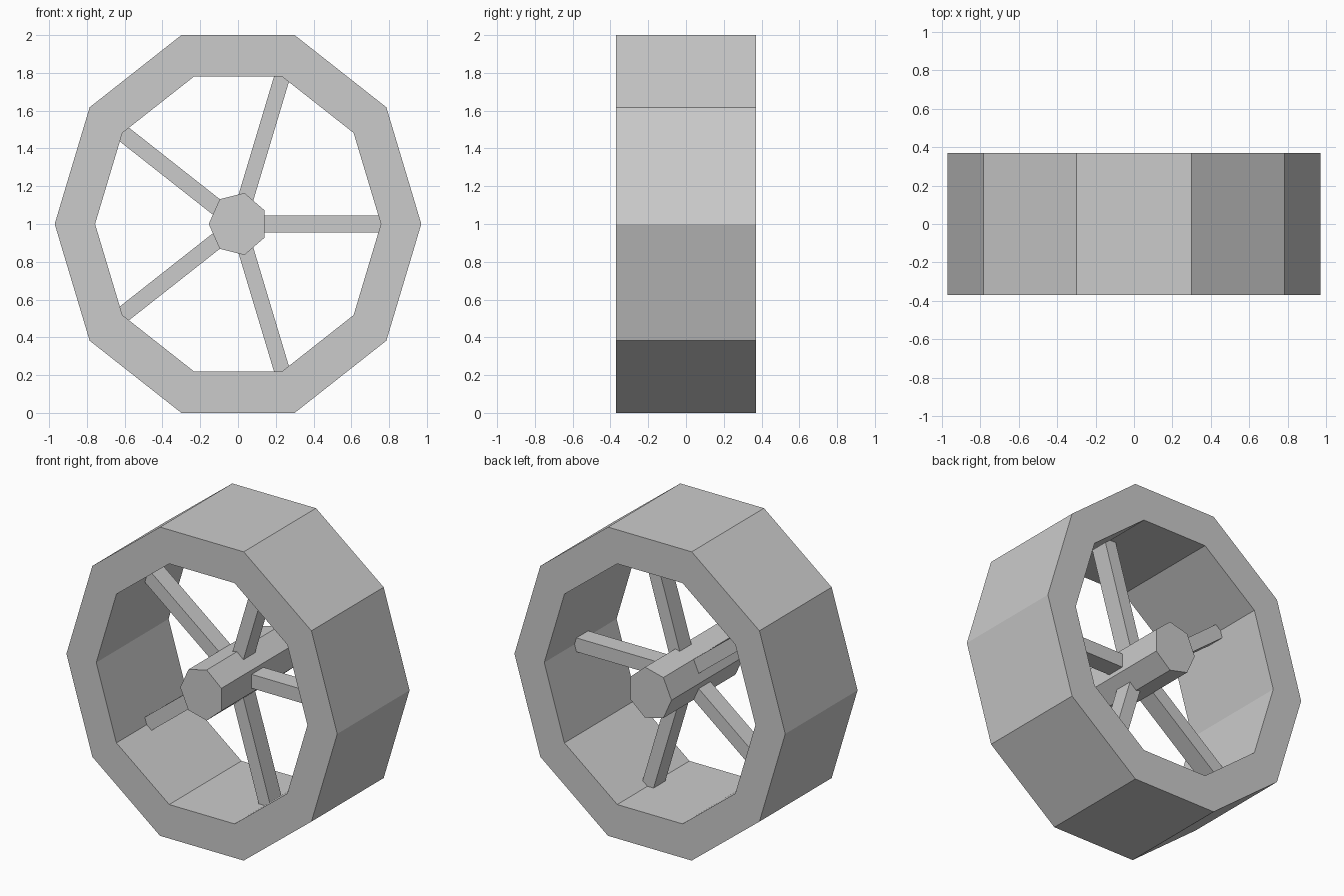
import bpy, bmesh, math
from mathutils import Matrix

if "Cube" in bpy.data.objects:
    bpy.data.objects.remove(bpy.data.objects["Cube"])

HALF_DEPTH = 0.37
SQUASH = Matrix.Diagonal((0.923, 1, 1, 1))   # wheel is slightly narrower than tall

grey = bpy.data.materials.new("grey")
grey.diffuse_color = (0.6, 0.6, 0.6, 1)
grey.use_nodes = True
grey.node_tree.nodes["Principled BSDF"].inputs["Base Color"].default_value = grey.diffuse_color


def finish(name, bm):
    bm.transform(SQUASH)
    bmesh.ops.recalc_face_normals(bm, faces=bm.faces)
    mesh = bpy.data.meshes.new(name)
    bm.to_mesh(mesh)
    bm.free()
    mesh.materials.append(grey)
    bpy.context.collection.objects.link(bpy.data.objects.new(name, mesh))


def ring(bm, radius, sides, y, start=0.0):
    angles = [start + i * math.tau / sides for i in range(sides)]
    return [bm.verts.new((radius * math.cos(a), y, 1 + radius * math.sin(a))) for a in angles]


# Ten-sided rim with a rectangular section
bm = bmesh.new()
SIDES = 10
section = [(1.0515, -HALF_DEPTH), (1.0515, HALF_DEPTH), (0.82, HALF_DEPTH), (0.82, -HALF_DEPTH)]
loops = [ring(bm, r, SIDES, y) for r, y in section]
for k in range(4):
    a, b = loops[k], loops[(k + 1) % 4]
    for i in range(SIDES):
        j = (i + 1) % SIDES
        bm.faces.new((a[i], a[j], b[j], b[i]))
finish("rim", bm)

# Seven-sided hub, flush with the rim
bm = bmesh.new()
front, back = [ring(bm, 0.168, 7, y, math.pi) for y in (-HALF_DEPTH, HALF_DEPTH)]
bm.faces.new(front)
bm.faces.new(back)
for i in range(7):
    j = (i + 1) % 7
    bm.faces.new((front[i], front[j], back[j], back[i]))
finish("hub", bm)

# Five square-edged spokes running from inside the hub into the rim
for n in range(5):
    bm = bmesh.new()
    place = (Matrix.Translation((0, 0, 1)) @ Matrix.Rotation(-n * math.tau / 5, 4, 'Y')
             @ Matrix.Translation((0.49, 0, 0)) @ Matrix.Diagonal((0.74, 0.12, 0.09, 1)))
    bmesh.ops.create_cube(bm, size=1, matrix=place)
    finish(f"spoke_{n + 1}", bm)
